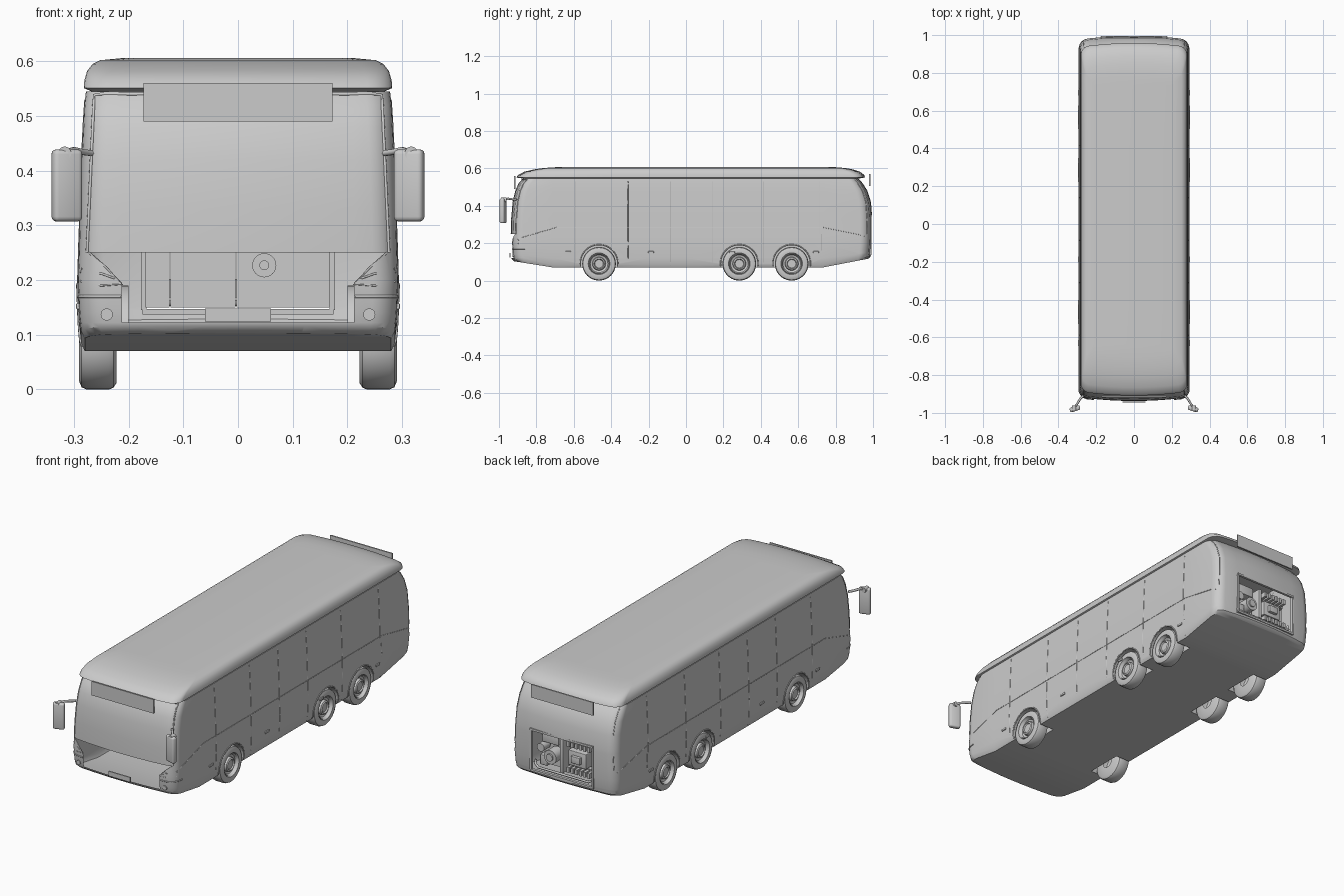
import bpy, bmesh
from math import sin, cos, pi, radians, sqrt
from mathutils import Matrix, Vector

if "Cube" in bpy.data.objects:
    bpy.data.objects.remove(bpy.data.objects["Cube"])

R, BOW = 0.045, 0.02
# levels: z, half width, front y, rear y
BODY = [(.07, .280, -.918, .975), (.085, .287, -.932, .987), (.12, .290, -.938, .991), (.20, .293, -.940, .995),
        (.25, .291, -.937, .996), (.33, .289, -.935, .996), (.42, .286, -.927, .989), (.48, .283, -.913, .970),
        (.52, .281, -.895, .945), (.545, .278, -.872, .922)]
ROOF = [(.545, .268, -.87, .92), (.551, .282, -.908, .958), (.565, .281, -.897, .953), (.582, .276, -.865, .93),
        (.595, .266, -.81, .89), (.602, .252, -.76, .85), (.606, .21, -.70, .80)]


def finish(ob, angle=35):
    bpy.ops.object.select_all(action='DESELECT')
    ob.select_set(True)
    bpy.context.view_layer.objects.active = ob
    bpy.ops.object.shade_smooth_by_angle(angle=radians(angle))
    return ob


def to_object(name, bm, angle=35):
    bmesh.ops.recalc_face_normals(bm, faces=bm.faces)
    me = bpy.data.meshes.new(name)
    bm.to_mesh(me)
    bm.free()
    ob = bpy.data.objects.new(name, me)
    bpy.context.collection.objects.link(ob)
    return finish(ob, angle)


def level(z):
    for a, b in zip(BODY, BODY[1:]):
        if z <= b[0]:
            t = max(0, (z - a[0]) / (b[0] - a[0]))
            return [p + (q - p) * t for p, q in zip(a, b)]
    return BODY[-1]


def inset(x, hw):
    d = max(0, min(R, abs(x) - (hw - R)))
    return BOW * (x / hw) ** 2 + R - sqrt(R * R - d * d)


def front(x, z):
    _, hw, y0, _ = level(z)
    return Vector((x, y0 + inset(x, hw), z))


def rear(x, z):
    _, hw, _, y1 = level(z)
    return Vector((x, y1 - inset(x, hw), z))


def side(y, z):
    return Vector((level(z)[1], y, z))


def loft(name, levels, stations):
    bm = bmesh.new()
    rings = []
    for z, hw, y0, y1 in levels:
        xs = [(hw - R) * f for f in (0, .25, .5, .75)] + [hw - R + R * sin(radians(a)) for a in range(0, 91, 15)]
        pts = [(x, y0 + inset(x, hw)) for x in xs] + [(hw, y) for y in stations]
        pts += [(x, y1 - inset(x, hw)) for x in reversed(xs)]
        ring = []
        for x, y in pts:
            # underside rises towards both ends
            zb = .07 + .035 * min(1, max(0, (-.71 - y) / .22)) + .05 * min(1, max(0, (y - .73) / .26))
            zz = zb + (z - .07) * (.2 - zb) / .13 if z < .2 else z
            r = bm.verts.new((x, y, zz))
            ring.append((r, bm.verts.new((-x, y, zz)) if x > 1e-6 else r))
        rings.append(ring)

    def face(*vs):
        vs = list(dict.fromkeys(vs))
        if len(vs) > 2:
            bm.faces.new(vs)
    for a, b in zip(rings, rings[1:]):
        for i in range(len(a) - 1):
            for s in (0, 1):
                face(a[i][s], a[i + 1][s], b[i + 1][s], b[i][s])
    for g in (rings[0], rings[-1]):
        for i in range(len(g) - 1):
            face(g[i][0], g[i + 1][0], g[i + 1][1], g[i][1])
    return to_object(name, bm)


def tube(name, paths, r=.002, mirror=True):
    cu = bpy.data.curves.new(name, 'CURVE')
    cu.dimensions, cu.bevel_depth, cu.bevel_resolution, cu.use_fill_caps = '3D', r, 1, True
    for path in paths:
        for s in ((1, -1) if mirror else (1,)):
            sp = cu.splines.new('POLY')
            sp.points.add(len(path) - 1)
            for p, v in zip(sp.points, path):
                p.co = (v[0] * s, v[1], v[2], 1)
    ob = bpy.data.objects.new(name, cu)
    bpy.context.collection.objects.link(ob)
    return ob


def boxes(name, items, bevel=0.0, rot=None):
    bm = bmesh.new()
    for c, s in items:
        m = Matrix.Translation(c) @ (rot or Matrix()) @ Matrix.Diagonal((*s, 1))
        bmesh.ops.create_cube(bm, size=1, matrix=m)
    if bevel:
        bmesh.ops.bevel(bm, geom=bm.edges[:], offset=bevel, segments=3, profile=.5, affect='EDGES')
    return to_object(name, bm)


def cylinders(name, items, axis):
    bm = bmesh.new()
    turn = Matrix.Rotation(pi / 2, 4, axis)
    for c, r, d in items:
        bmesh.ops.create_cone(bm, cap_ends=True, segments=40, radius1=r, radius2=r, depth=d,
                              matrix=Matrix.Translation(c) @ turn)
    return to_object(name, bm)


def lathe(name, profile, y, z, s):
    bm = bmesh.new()
    vs = [bm.verts.new((x * s, y, z + r)) for x, r in profile]
    es = [bm.edges.new(p) for p in zip(vs, vs[1:])]
    bmesh.ops.spin(bm, geom=vs + es, cent=(0, y, z), axis=(1, 0, 0), angle=2 * pi, steps=40)
    bmesh.ops.remove_doubles(bm, verts=bm.verts, dist=1e-5)
    return to_object(name, bm)


# body shell with wheel wells
AXLES = (-.465, .285, .565)
body = loft('body_shell', BODY, [-.71, -.465, -.2, 0, .285, .565, .73])
cutter = cylinders('wheel_well_cutter', [((s * .28, y, .092), .098, .16) for y in AXLES for s in (1, -1)], 'Y')
cutter.hide_render = True
mod = body.modifiers.new('wells', 'BOOLEAN')
mod.operation, mod.object, mod.solver = 'DIFFERENCE', cutter, 'EXACT'
bpy.context.view_layer.objects.active = body
bpy.ops.object.modifier_apply(modifier='wells')
bpy.data.objects.remove(cutter)

# open nose below the windscreen and open engine bay at the rear
bm = bmesh.new()
bm.from_mesh(body.data)


def slice_end(test, co, no):
    fs = [f for f in bm.faces if all(test(v.co.y) for v in f.verts)]
    geom = set(fs) | {e for f in fs for e in f.edges} | {v for f in fs for v in f.verts}
    bmesh.ops.bisect_plane(bm, geom=list(geom), dist=1e-5, plane_co=co, plane_no=no)


for co, no in [((0, 0, .122), (0, 0, 1)), ((0, 0, .25), (0, 0, 1)), ((.212, 0, 0), (1, 0, 0)), ((-.212, 0, 0), (1, 0, 0)),
               ((.212, 0, .195), (.055, 0, -.058)), ((-.212, 0, .195), (.055, 0, .058))]:
    slice_end(lambda y: y < -.85, co, no)
for co, no in [((0, 0, .145), (0, 0, 1)), ((0, 0, .345), (0, 0, 1)), ((.17, 0, 0), (1, 0, 0)), ((-.17, 0, 0), (1, 0, 0))]:
    slice_end(lambda y: y > .9, co, no)
gone = []
for f in bm.faces:
    c = f.calc_center_median()
    nose = c.y < -.85 and .122 < c.z < .25 and abs(c.x) < .212 + max(0, c.z - .195) * 1.055
    bay = c.y > .95 and .145 < c.z < .345 and abs(c.x) < .17
    if (nose or bay) and abs(f.normal.y) > .3:
        gone.append(f)
bmesh.ops.delete(bm, geom=gone, context='FACES')
bm.to_mesh(body.data)
bm.free()
finish(body)

loft('roof', ROOF, [-.4, 0, .4])

# wheels and arch trims
TYRE = [(.222, .03), (.222, .078), (.228, .087), (.236, .09), (.277, .09), (.286, .086), (.291, .074), (.290, .058), (.282, .055)]
RIM = [(.282, .056), (.287, .053), (.276, .047), (.272, .036), (.284, .033), (.288, .026), (.282, .022), (.282, 0)]
for i, y in enumerate(AXLES):
    for s, tag in ((1, 'right'), (-1, 'left')):
        lathe(f'tyre_{i + 1}_{tag}', TYRE, y, .09, s)
        lathe(f'rim_{i + 1}_{tag}', RIM, y, .09, s)
tube('wheel_arch_trim', [[side(y + .1 * cos(a), .092 + .1 * sin(a)) for a in [radians(d) for d in range(-8, 189, 7)]]
                         for y in AXLES], .0035)

# side panel seams and belt line
tube('side_panel_seams', [[side(y, .08 + .045 * k) for k in range(11)] for y in (-.59, -.31, -.085, .14, .415)]
     + [[side(.725, z) for z in (.08, .2, .25)], [side(.715, z) for z in (.25, .33, .42, .48, .53)]], .0015)
tube('belt_line', [[front(.285, .22), side(-.872, .232), side(-.69, .285), side(.73, .285), side(.93, .245), rear(.285, .235)]], .0015)
boxes('hatch_handles', [((s * .292, y, .152), (.008, .03, .011)) for y in (-.63, -.187, .246, .695) for s in (1, -1)], .002)

# windscreen and rear window frames
zs = [.25, .29, .33, .38, .42, .45, .48, .50, .52, .538]
tube('windscreen_frame', [[front(.276 - .045 * (z - .25), z) for z in zs]
                          + [front(x, .54) for x in (.25, .2, .15, .1, .05, 0)]], .003)
tube('rear_window_frame', [[rear(.276 - .045 * (z - .25), z) for z in zs]], .002)

# headlights, nose grooves, fog lamps
tube('headlight_trim', [[front(.272, .25), front(.24, .222), front(.212, .192), front(.25, .190), front(.288, .198)],
                        [front(.288, .215), front(.25, .212), front(.225, .203)]], .002)
tube('nose_groove', [[front(x, .17) for x in (.214, .235, .25, .265, .275, .283, .29)] + [side(-.86, .17)]], .003)
for s, tag in ((1, 'right'), (-1, 'left')):
    cylinders(f'fog_lamp_{tag}', [(front(s * .24, .137), .011, .008)], 'X')

# number plate and destination boards
boxes('number_plate', [((0, -.942, .136), (.12, .006, .024))])
boxes('front_sign', [((0, -.915, .525), (.346, .007, .07))])
boxes('rear_sign', [((0, .983, .538), (.346, .007, .066))])

# mirrors
for s, tag in ((1, 'right'), (-1, 'left')):
    boxes(f'mirror_{tag}', [((s * .313, -.978, .373), (.056, .026, .132))], .009, Matrix.Rotation(s * radians(-18), 4, 'Z'))
    tube(f'mirror_arm_{tag}', [[(s * x, y, z) for x, y, z in
         ((.268, -.908, .432), (.284, -.925, .434), (.30, -.95, .438), (.316, -.975, .434), (.316, -.978, .40))]], .006, False)
    cylinders(f'mirror_joint_{tag}', [((s * .317, -.975, .432), .012, .03)], 'X')

# engine bay: lining, blocks, ribs, pulleys, bumper bar
boxes('engine_bay_lining', [((-.147, .905, .245), (.044, .006, .19)), ((-.064, .90, .245), (.118, .006, .19)),
                            ((.082, .90, .245), (.17, .006, .19)), ((0, .985, .142), (.35, .014, .010)),
                            ((0, .988, .348), (.35, .012, .010)), ((.172, .985, .245), (.010, .014, .2)),
                            ((-.172, .985, .245), (.010, .014, .2))])
boxes('engine_block', [((-.065, .93, .245), (.10, .06, .075)), ((-.065, .965, .245), (.05, .02, .035)),
                       ((.09, .925, .305), (.09, .05, .05)), ((.125, .93, .19), (.04, .05, .05)),
                       ((.015, .94, .245), (.018, .06, .17))], .003)
boxes('engine_ribs', [((-.135 + .023 * k, .94, z), (.014, .06, .026)) for k in range(6) for z in (.315, .185)]
      + [((-.078, .92, z), (.15, .03, .034)) for z in (.315, .185)])
cylinders('engine_pulleys', [((.075, .945, .225), .034, .06), ((.075, .975, .225), .018, .015),
                             ((.135, .94, .255), .02, .05), ((.048, .888, .227), .022, .02), ((.048, .876, .227), .009, .01)], 'X')
tube('rear_bumper_bar', [[(0, .975, .158), (.14, .975, .158), (.16, .97, .17), (.16, .965, .19)]], .006)
